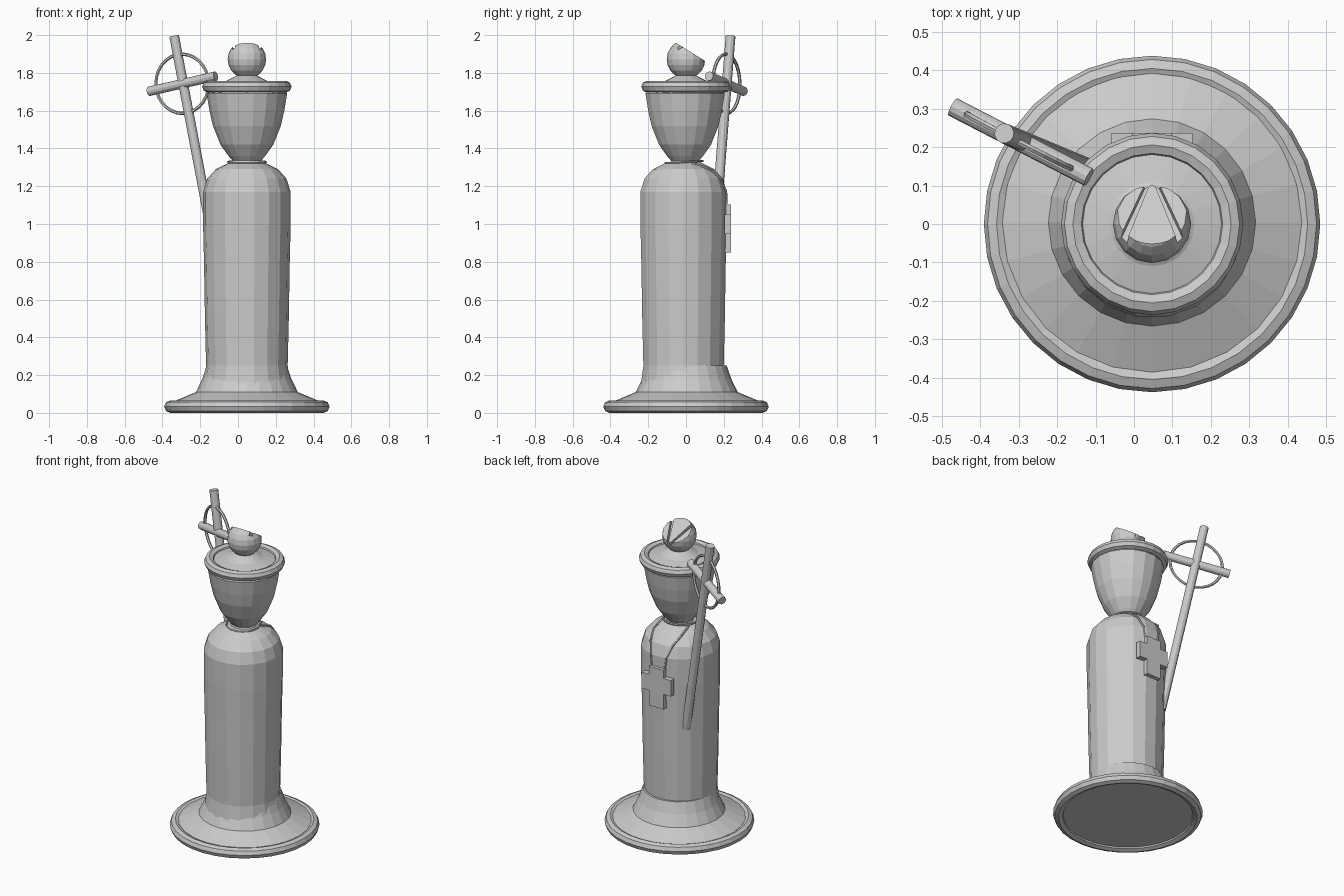
import bpy, bmesh
from math import sin, cos, pi, sqrt
from mathutils import Vector, Matrix

cube = bpy.data.objects.get("Cube")
if cube:
    bpy.data.objects.remove(cube)

grey = bpy.data.materials.new("plain grey")
grey.use_nodes = True
grey.diffuse_color = (0.6, 0.6, 0.6, 1)
grey.node_tree.nodes["Principled BSDF"].inputs["Base Color"].default_value = (0.6, 0.6, 0.6, 1)

CX = 0.047   # axis of the figure


def finish(name, bm):
    bmesh.ops.recalc_face_normals(bm, faces=bm.faces)
    mesh = bpy.data.meshes.new(name)
    bm.to_mesh(mesh)
    bm.free()
    mesh.materials.append(grey)
    ob = bpy.data.objects.new(name, mesh)
    bpy.context.collection.objects.link(ob)
    return ob


def lathe(name, profile, sides, y=0.0):
    """Revolve (radius, height) points around the figure's axis and cap the ends."""
    bm = bmesh.new()
    rings = []
    for r, z in profile:
        rings.append([bm.verts.new((CX + r * cos(2 * pi * i / sides), y + r * sin(2 * pi * i / sides), z))
                      for i in range(sides)])
    for a, b in zip(rings, rings[1:]):
        for i in range(sides):
            j = (i + 1) % sides
            bm.faces.new((a[i], a[j], b[j], b[i]))
    bm.faces.new(rings[0])
    bm.faces.new(rings[-1])
    return finish(name, bm)


def torus(name, matrix, major, minor, sides, tube):
    bm = bmesh.new()
    rings = []
    for i in range(sides):
        a = 2 * pi * i / sides
        rings.append([bm.verts.new(matrix @ Vector((
            (major + minor * cos(2 * pi * k / tube)) * cos(a),
            (major + minor * cos(2 * pi * k / tube)) * sin(a),
            minor * sin(2 * pi * k / tube)))) for k in range(tube)])
    for i in range(sides):
        a, b = rings[i], rings[(i + 1) % sides]
        for k in range(tube):
            m = (k + 1) % tube
            bm.faces.new((a[k], b[k], b[m], a[m]))
    return finish(name, bm)


def rod(name, start, end, radius, sides=12):
    start, end = Vector(start), Vector(end)
    d = end - start
    bm = bmesh.new()
    turn = d.to_track_quat('Z', 'Y').to_matrix().to_4x4()
    bmesh.ops.create_cone(bm, cap_ends=True, segments=sides, radius1=radius, radius2=radius,
                          depth=d.length, matrix=Matrix.Translation((start + end) / 2) @ turn)
    return finish(name, bm)


def prism(name, outline, place, depth):
    """Extrude a flat outline by depth; place maps (u, v, w) to a position."""
    bm = bmesh.new()
    near = [bm.verts.new(place(u, v, 0)) for u, v in outline]
    far = [bm.verts.new(place(u, v, depth)) for u, v in outline]
    bm.faces.new(near)
    bm.faces.new(far)
    for i in range(len(near)):
        j = (i + 1) % len(near)
        bm.faces.new((near[i], near[j], far[j], far[i]))
    return finish(name, bm)


# Base and skirt
torus("base_ring", Matrix.Translation((CX, 0, 0.033)), 0.405, 0.033, 32, 8)
lathe("skirt", [(0.39, 0.018), (0.39, 0.06), (0.27, 0.11), (0.236, 0.18), (0.212, 0.25)], 24, 0.004)

# Body with rounded shoulders
BODY_Y = -0.013
shoulders = [(0.232, 1.17), (0.21, 1.24), (0.165, 1.29), (0.09, 1.327)]
lathe("body", [(0.23, 0.15), (0.216, 0.25), (0.222, 0.5), (0.227, 0.8), (0.232, 1.0)] + shoulders, 18, BODY_Y)

# Head, brim and cap
lathe("head", [(0.09, 1.31), (0.075, 1.335), (0.097, 1.36), (0.14, 1.42), (0.18, 1.52),
               (0.198, 1.6), (0.213, 1.69), (0.19, 1.72)], 18, -0.005)
torus("hat_brim", Matrix.Translation((CX, 0, 1.727)), 0.206, 0.031, 24, 8)
lathe("hat_cap", [(0.2, 1.7), (0.195, 1.738), (0.11, 1.757), (0.055, 1.785)], 20)

# Sloping cut ball on top
centre = Vector((CX, 0, 1.872))
normal = Vector((0, 0.53, 0.848)).normalized()
slope = Vector((0, normal.z, -normal.y))
cut_at = centre + normal * 0.046
bm = bmesh.new()
bmesh.ops.create_uvsphere(bm, u_segments=16, v_segments=10, radius=0.102,
                          matrix=Matrix.Translation(centre))
cut = bmesh.ops.bisect_plane(bm, geom=bm.verts[:] + bm.edges[:] + bm.faces[:],
                             plane_co=cut_at, plane_no=normal, clear_outer=True)
bmesh.ops.holes_fill(bm, edges=[e for e in cut["geom_cut"] if isinstance(e, bmesh.types.BMEdge)])
ball = finish("top_ball", bm)

# Two grooves that meet at the rear of the ball
for label, side in (("left", 1), ("right", -1)):
    outline = [(side * 0.004, 0.1), (side * 0.016, 0.1), (side * 0.108, -0.13), (side * 0.084, -0.13)]

    def on_slope(u, v, w):
        return cut_at + Vector((u, 0, 0)) + slope * v + normal * (w - 0.022)

    groove = prism("groove_cutter_" + label, outline, on_slope, 0.1)
    groove.hide_render = True
    groove.hide_viewport = True
    mod = ball.modifiers.new("groove_" + label, 'BOOLEAN')
    mod.operation = 'DIFFERENCE'
    mod.solver = 'EXACT'
    mod.object = groove

# Staff, crossbar and hoop
staff_top, staff_foot = Vector((-0.338, 0.236, 1.995)), Vector((-0.096, 0.135, 0.72))
bar_a, bar_b = Vector((-0.472, 0.305, 1.702)), Vector((-0.118, 0.122, 1.783))
rod("staff", staff_foot, staff_top, 0.026)
rod("crossbar", bar_a, bar_b, 0.025)
hub = (bar_a + bar_b) / 2
facing = (bar_b - bar_a).cross(staff_top - staff_foot).to_track_quat('Z', 'Y').to_matrix().to_4x4()
torus("hoop", Matrix.Translation(hub) @ facing, 0.157, 0.009, 28, 6)

# Cross-shaped pendant
half = [(0.052, 0.85), (0.052, 0.947), (0.105, 0.947), (0.105, 1.05), (0.052, 1.05), (0.052, 1.103)]
prism("pendant", half + [(-u, v) for u, v in reversed(half)],
      lambda u, v, w: Vector((CX + u, 0.203 + w, v)), 0.034)


# Cord lying on the shoulders
def on_body(x, z):
    for (r0, z0), (r1, z1) in zip(shoulders, shoulders[1:]):
        if z0 <= z <= z1:
            r = r0 + (r1 - r0) * (z - z0) / (z1 - z0)
            break
    else:
        r = shoulders[0][0]
    return Vector((CX + x, BODY_Y + sqrt(max(r * r - x * x, 0)), z + 0.003))


for label, side in (("left", 1), ("right", -1)):
    path = [on_body(side * x, z) for x, z in
            ((0.045, 1.09), (0.055, 1.17), (0.078, 1.24), (0.098, 1.29), (0.092, 1.32))]
    for i, (a, b) in enumerate(zip(path, path[1:])):
        rod(f"cord_{label}_{i + 1}", a, b, 0.006, 6)
torus("neck_cord", Matrix.Translation((CX, -0.01, 1.328)) @ Matrix.Rotation(0.06, 4, 'X'), 0.1, 0.006, 18, 6)
